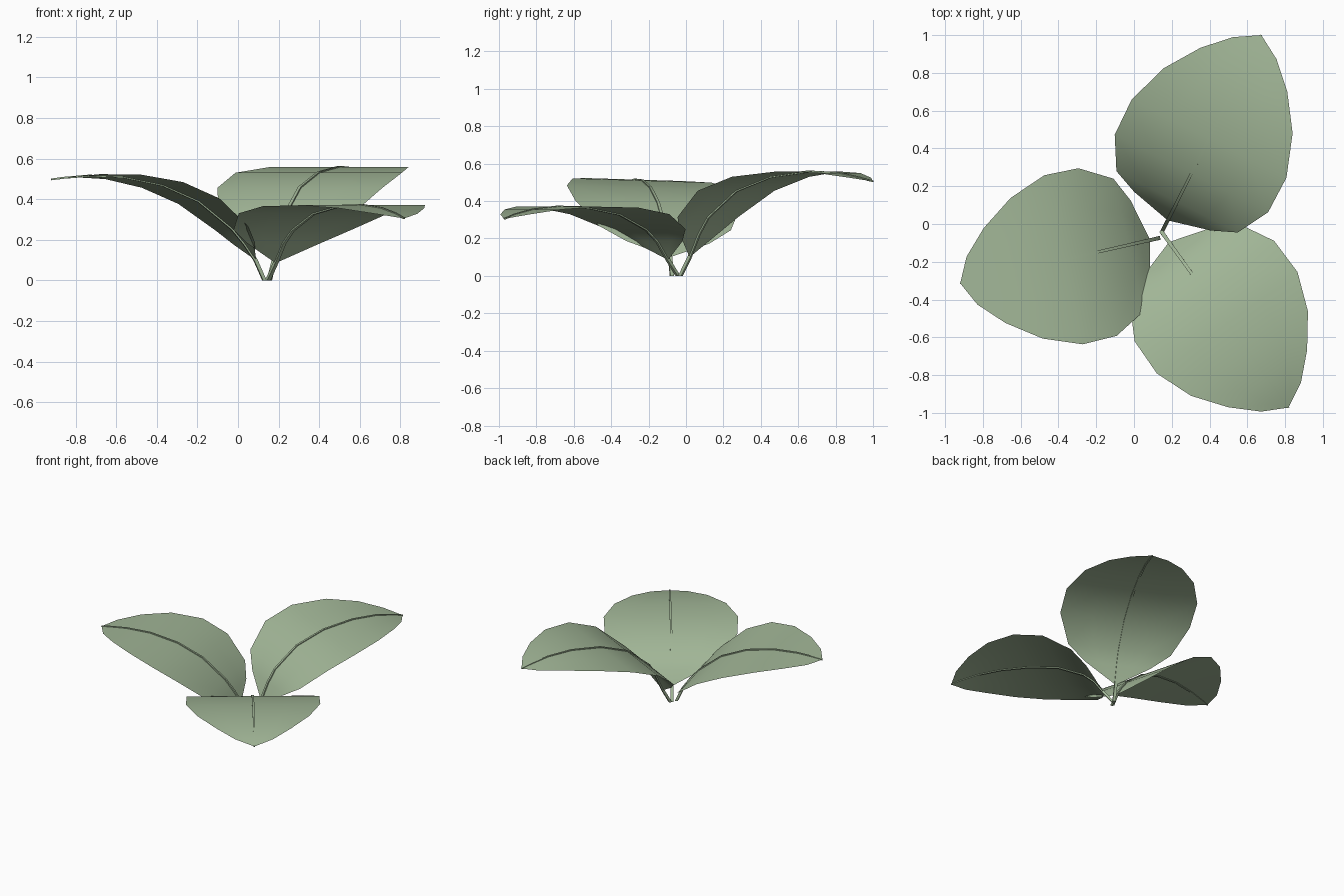
import bpy
from math import hypot

if "Cube" in bpy.data.objects:
    bpy.data.objects.remove(bpy.data.objects["Cube"])

green = bpy.data.materials.new("leaf_green")
green.diffuse_color = (0.36, 0.47, 0.31, 1)
green.use_nodes = True
green.node_tree.nodes["Principled BSDF"].inputs["Base Color"].default_value = green.diffuse_color

# half width of every blade at each station from base to tip
WIDTHS = [0.0, 0.228, 0.36, 0.455, 0.459, 0.382, 0.258, 0.13, 0.0]


def finish(ob):
    ob.data.materials.append(green)
    for o in bpy.context.selected_objects:
        o.select_set(False)
    bpy.context.view_layer.objects.active = ob
    ob.select_set(True)
    bpy.ops.object.shade_smooth_by_angle()


def leaf(name, root, tip, profile, roll=0.0):
    """profile: (distance from root, height) at each station"""
    dx, dy = tip[0] - root[0], tip[1] - root[1]
    n = hypot(dx, dy)
    dx, dy = dx / n, dy / n

    def place(s, w, z):
        return (root[0] + dx * s - dy * w, root[1] + dy * s + dx * w, z + roll * w)

    # blade: a strip arched along its length, rounded outline
    verts, rows = [], []
    for (s, z), w in zip(profile, WIDTHS):
        across = [0] if w == 0 else [-1, -0.5, 0, 0.5, 1]
        rows.append(list(range(len(verts), len(verts) + len(across))))
        verts += [place(s, w * k, z) for k in across]
    faces = []
    for a, b in zip(rows, rows[1:]):
        for i in range(4):
            if len(a) == 1:
                faces.append((a[0], b[i + 1], b[i]))
            elif len(b) == 1:
                faces.append((a[i], a[i + 1], b[0]))
            else:
                faces.append((a[i], a[i + 1], b[i + 1], b[i]))
    me = bpy.data.meshes.new(name)
    me.from_pydata(verts, [], faces)
    ob = bpy.data.objects.new(name, me)
    bpy.context.collection.objects.link(ob)
    finish(ob)

    # stem and midrib: tapered four-sided tube following the blade
    path = [(0.0, 0.0)] + profile
    verts, faces = [], []
    for i, (s, z) in enumerate(path):
        r = 0.013 - 0.007 * i / (len(path) - 1)
        t0, t1 = path[max(i - 1, 0)], path[min(i + 1, len(path) - 1)]
        ts, tz = t1[0] - t0[0], t1[1] - t0[1]
        m = hypot(ts, tz)
        ns, nz = (-tz / m, ts / m) if i else (-1, 0)
        for a, b in ((1, 1), (-1, 1), (-1, -1), (1, -1)):
            verts.append(place(s + ns * b * r * 0.7, a * r * 0.8, z + nz * b * r * 0.7))
        if i:
            k = 4 * i
            faces += [(k - 4 + j, k - 4 + (j + 1) % 4, k + (j + 1) % 4, k + j) for j in range(4)]
    e = len(verts)
    faces += [(3, 2, 1, 0), (e - 4, e - 3, e - 2, e - 1)]
    me = bpy.data.meshes.new(name + "_stem")
    me.from_pydata(verts, [], faces)
    ob = bpy.data.objects.new(name + "_stem", me)
    bpy.context.collection.objects.link(ob)
    finish(ob)


leaf("back_leaf", (0.154, -0.03), (0.674, 1.0),
     [(0.055, 0.10), (0.11, 0.225), (0.165, 0.315), (0.333, 0.455), (0.54, 0.53),
      (0.765, 0.558), (0.948, 0.55), (1.076, 0.525), (1.154, 0.505)])
leaf("left_leaf", (0.13, -0.075), (-0.92, -0.314),
     [(0.045, 0.10), (0.10, 0.18), (0.163, 0.255), (0.331, 0.39), (0.515, 0.47),
      (0.716, 0.51), (0.89, 0.515), (1.013, 0.505), (1.077, 0.497)], roll=0.03)
leaf("front_leaf", (0.147, -0.043), (0.82, -0.975),
     [(0.065, 0.085), (0.135, 0.185), (0.21, 0.25), (0.385, 0.33), (0.592, 0.365),
      (0.793, 0.37), (0.957, 0.355), (1.078, 0.328), (1.146, 0.305)])
